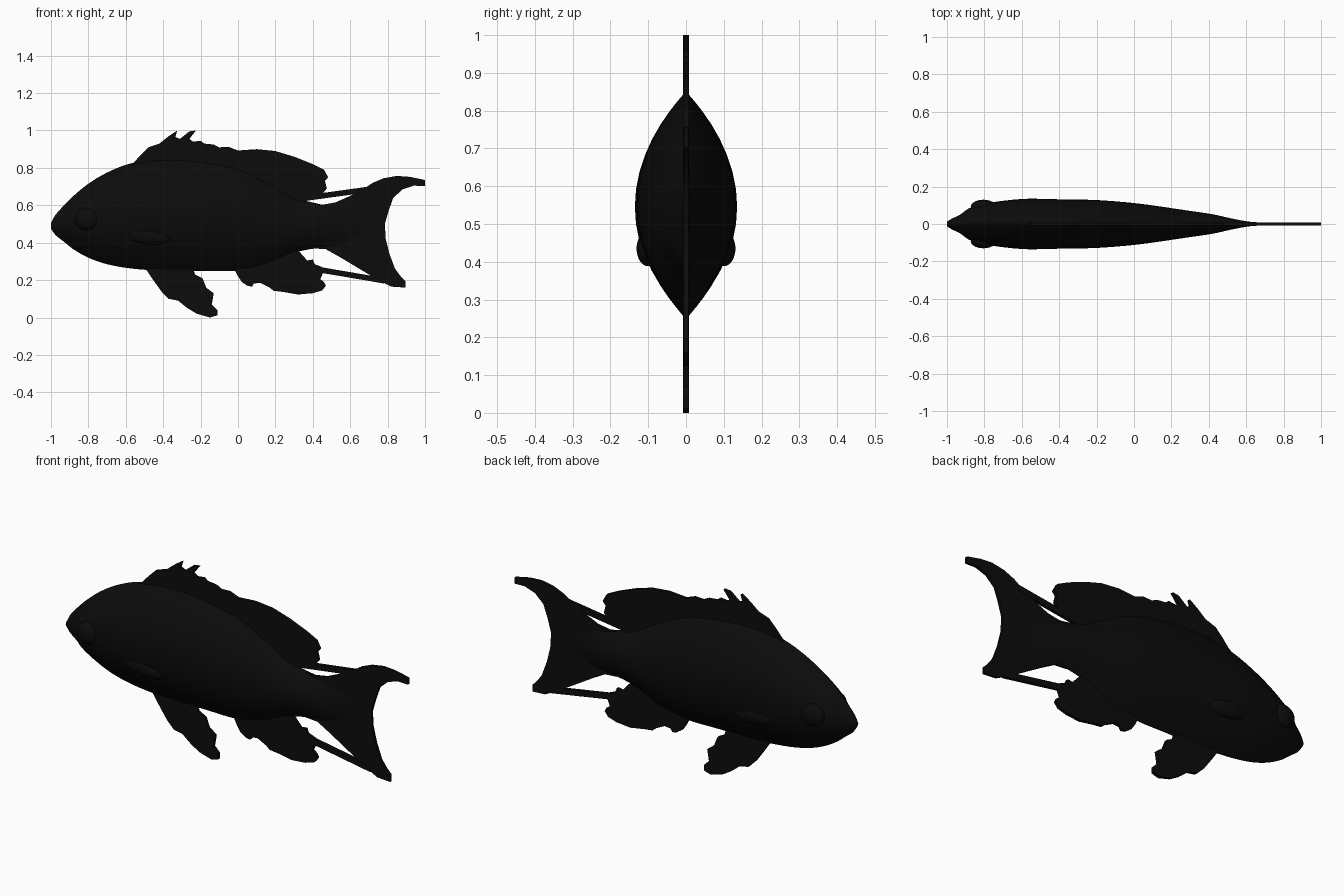
import bpy, bmesh, math
from mathutils import Vector

cube = bpy.data.objects.get("Cube")
if cube:
    bpy.data.objects.remove(cube, do_unlink=True)

# One near-black colour for the whole fish
black = bpy.data.materials.new("matte black")
black.use_nodes = True
black.diffuse_color = (.0035, .0035, .0035, 1)
shader = black.node_tree.nodes["Principled BSDF"]
shader.inputs["Base Color"].default_value = black.diffuse_color
shader.inputs["Roughness"].default_value = .9


def finish(name, bm, angle):
    """Turn a bmesh into a named, smooth-shaded object."""
    bmesh.ops.recalc_face_normals(bm, faces=bm.faces)
    mesh = bpy.data.meshes.new(name)
    bm.to_mesh(mesh)
    bm.free()
    mesh.materials.append(black)
    obj = bpy.data.objects.new(name, mesh)
    bpy.context.collection.objects.link(obj)
    bpy.ops.object.select_all(action="DESELECT")
    obj.select_set(True)
    bpy.context.view_layer.objects.active = obj
    bpy.ops.object.shade_smooth_by_angle(angle=math.radians(angle))
    return obj


def smooth_stations(points, steps):
    """Catmull-Rom interpolation through the body stations."""
    pts = [Vector(p) for p in points]
    pts = [pts[0]] + pts + [pts[-1]]
    result = []
    for a, b, c, d in zip(pts, pts[1:], pts[2:], pts[3:]):
        for i in range(steps):
            t = i / steps
            result.append(b + (c - a) * t / 2
                          + (a * 2 - b * 5 + c * 4 - d) * t * t / 2
                          + (b * 3 - a - c * 3 + d) * t ** 3 / 2)
    result.append(pts[-1])
    return result


def loft_body(name, stations, sides=40):
    """Lens-shaped rings: x, lowest z, highest z, half width."""
    bm = bmesh.new()
    rings = []
    for x, low, high, width in smooth_stations(stations, 4):
        ring = []
        for i in range(sides):
            a = math.tau * i / sides
            t = math.cos(a)
            y = math.copysign(width * (1 - abs(t) ** 2.1), math.sin(a))
            ring.append(bm.verts.new((x, y, (low + high) / 2 + t * (high - low) / 2)))
        rings.append(ring)
    for r, s in zip(rings, rings[1:]):
        for i in range(sides):
            j = (i + 1) % sides
            bm.faces.new((r[i], r[j], s[j], s[i]))
    bm.faces.new(rings[0])
    bm.faces.new(rings[-1])
    return finish(name, bm, 50)


def flat_fin(name, outline, thickness=.017):
    """Thin upright plate cut to an x, z outline."""
    bm = bmesh.new()
    face = bm.faces.new([bm.verts.new((x, -thickness / 2, z)) for x, z in outline])
    extruded = bmesh.ops.extrude_face_region(bm, geom=[face])["geom"]
    for v in extruded:
        if isinstance(v, bmesh.types.BMVert):
            v.co.y += thickness
    caps = [f for f in bm.faces if len(f.verts) > 4]
    bmesh.ops.triangulate(bm, faces=caps)
    return finish(name, bm, 40)


def bulge(name, centre, radii, tilt=0):
    """Flattened ellipsoid lying on each flank."""
    for side, label in ((1, "left"), (-1, "right")):
        bm = bmesh.new()
        bmesh.ops.create_uvsphere(bm, u_segments=24, v_segments=14, radius=1)
        for v in bm.verts:
            v.co = Vector(radii) * v.co
        obj = finish(f"{label}_{name}", bm, 180)
        obj.location = (centre[0], side * centre[1], centre[2])
        obj.rotation_euler = (0, tilt, 0)


# Body from lips to tail root
loft_body("body", [
    (-1, .475, .505, .012), (-.975, .44, .55, .028), (-.93, .405, .6, .05),
    (-.88, .365, .65, .085), (-.8, .32, .715, .108), (-.7, .285, .775, .124),
    (-.57, .262, .825, .135), (-.4, .25, .85, .132), (-.2, .25, .84, .128),
    (0, .25, .8, .112), (.15, .28, .73, .092), (.3, .345, .645, .07),
    (.42, .37, .61, .052), (.52, .37, .59, .03), (.62, .4, .58, .012),
    (.7, .43, .56, .008)])

# Eyes and folded pectoral fins on both flanks
bulge("eye", (-.805, .092, .525), (.068, .038, .06))
bulge("pectoral_fin", (-.48, .1, .435), (.12, .031, .045), .12)

# Dorsal fin with its two free spines
flat_fin("dorsal_fin", [
    (-.6, .8), (-.56, .825), (-.52, .87), (-.48, .91), (-.42, .93), (-.37, .97),
    (-.325, 1), (-.335, .965), (-.31, .955), (-.26, .995), (-.225, 1),
    (-.26, .955), (-.24, .94), (-.2, .945), (-.18, .93), (-.13, .925),
    (-.1, .91), (-.05, .912), (0, .893), (.1, .9), (.2, .89), (.3, .86),
    (.4, .82), (.46, .79), (.482, .75), (.465, .73), (.475, .69), (.45, .66),
    (.36, .63), (.3, .58), (0, .7), (-.4, .75)])

# Forked tail fin
flat_fin("tail_fin", [
    (.4, .61), (.45, .603), (.52, .615), (.6, .65), (.66, .68), (.72, .72),
    (.78, .745), (.85, .757), (.92, .752), (1, .735), (1, .703), (.94, .705),
    (.88, .685), (.83, .64), (.805, .57), (.785, .5), (.79, .42), (.81, .34),
    (.84, .26), (.87, .22), (.895, .195), (.895, .16), (.82, .165), (.75, .2),
    (.65, .26), (.55, .32), (.47, .365), (.4, .37)], .014)

# Anal fin
flat_fin("anal_fin", [
    (-.03, .28), (0, .22), (.02, .19), (.05, .17), (.075, .165), (.085, .182),
    (.12, .185), (.17, .16), (.19, .143), (.24, .137), (.32, .123), (.4, .13),
    (.45, .145), (.47, .17), (.46, .19), (.44, .205), (.455, .24), (.45, .27),
    (.41, .285), (.4, .31), (.37, .305), (.33, .35), (.2, .38)])

# Pelvic fin
flat_fin("pelvic_fin", [
    (-.52, .3), (-.46, .21), (-.41, .14), (-.37, .1), (-.32, .09), (-.27, .05),
    (-.22, .02), (-.15, 0), (-.11, .012), (-.11, .04), (-.14, .07),
    (-.13, .13), (-.17, .16), (-.19, .21), (-.23, .23), (-.25, .3)])

# Slim braces joining the fins to the tail
flat_fin("upper_brace", [(.3, .615), (.3, .645), (.7, .7), (.7, .67)])
flat_fin("lower_brace", [(.38, .25), (.38, .28), (.78, .212), (.78, .182)])
